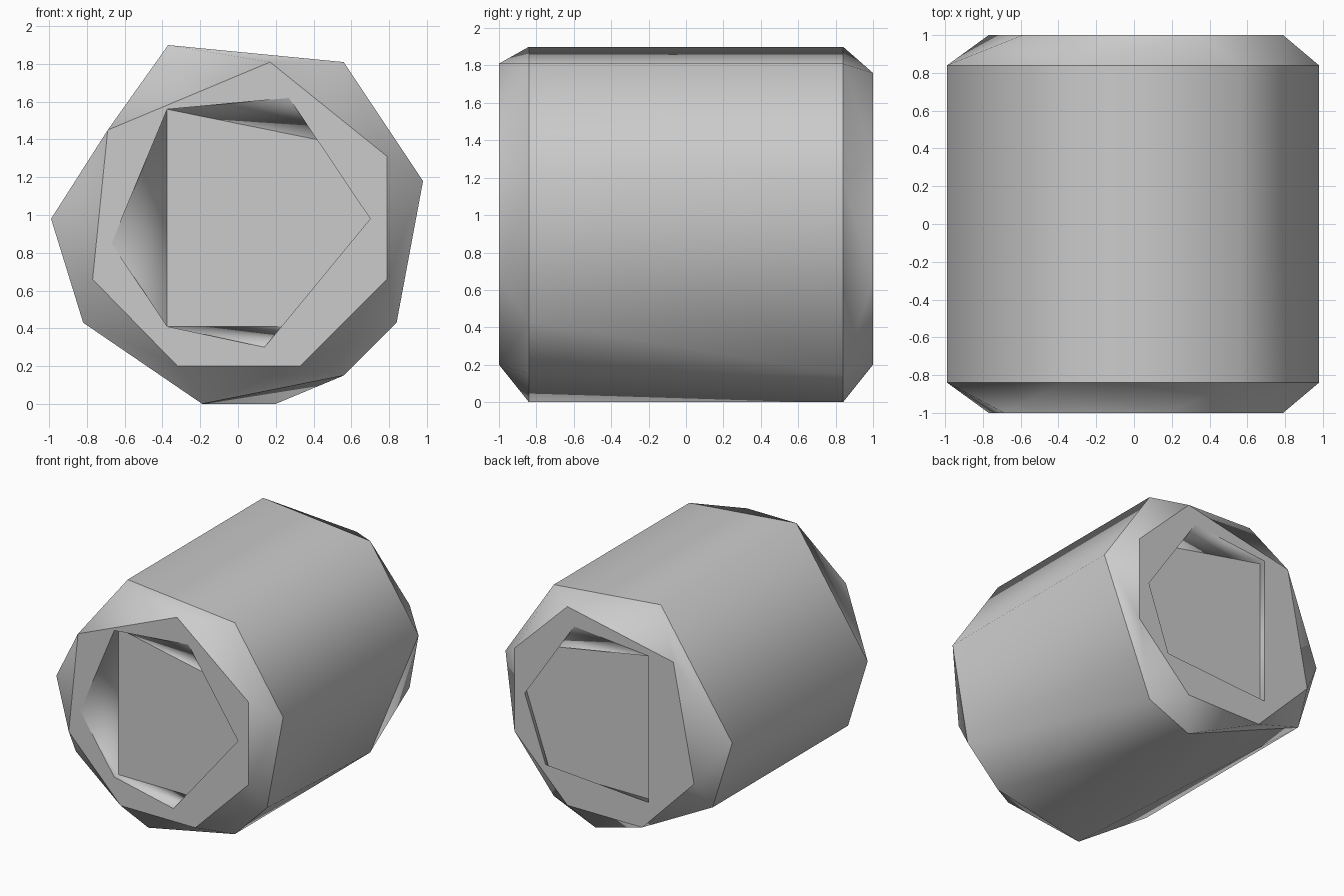
import bpy
import bmesh
import math

cube = bpy.data.objects.get("Cube")
if cube:
    bpy.data.objects.remove(cube, do_unlink=True)

CENTRE_Z = 0.95

# Cross-sections as (x, z) corners, front to back
floor = [(-.375, 1.56), (.49, 1.385), (.72, .98), (.52, .41), (-.375, .41)]
front_opening = [(-.375, 1.56), (.27, 1.62), (.70, .98), (.14, .30),
                 (-.375, .41), (-.67, .85)]
front_rim = [(-.69, 1.45), (.17, 1.81), (.79, 1.31), (.79, .66),
             (.33, .20), (-.32, .20), (-.77, .66)]
upper_body = [(-.82, .43), (-.99, .98), (-.37, 1.90), (.56, 1.81),
              (.98, 1.18), (.56, .15)]
front_body = upper_body + [(.84, .43), (-.19, 0)]
back_body = upper_body + [(.20, 0)]
back_rim = [(-.59, 1.57), (.33, 1.76), (.79, 1.31), (.79, .66),
            (.33, .20), (-.32, .20), (-.77, .66)]
back_opening = [(-.375, 1.56), (.27, 1.62), (.70, .98), (.52, .47), (-.375, .41)]

sections = [(-.95, floor), (-1, front_opening), (-1, front_rim),
            (-.84, front_body), (.84, back_body), (1, back_rim),
            (1, back_opening), (.95, floor)]


def angle(vert):
    return math.atan2(vert.co.z - CENTRE_Z, vert.co.x)


def make_ring(bm, y, points):
    verts = [bm.verts.new((x, y, z)) for x, z in points]
    return sorted(verts, key=angle)


def next_angle(ring, i):
    turns, k = divmod(i + 1, len(ring))
    return angle(ring[k]) + turns * math.tau


def zip_rings(bm, a, b):
    """Join two rings with triangles, stepping round by angle."""
    i = j = 0
    while i < len(a) or j < len(b):
        va, vb = a[i % len(a)], b[j % len(b)]
        step_a = j == len(b) or (
            i < len(a) and next_angle(a, i) <= next_angle(b, j))
        if step_a:
            i += 1
            bm.faces.new((va, vb, a[i % len(a)]))
        else:
            j += 1
            bm.faces.new((va, vb, b[j % len(b)]))


# Barrel body with chamfered ends and shallow recesses
bm = bmesh.new()
rings = [make_ring(bm, y, points) for y, points in sections]
for ring_a, ring_b in zip(rings, rings[1:]):
    zip_rings(bm, ring_a, ring_b)
bm.faces.new(rings[0])
bm.faces.new(rings[-1])
bmesh.ops.recalc_face_normals(bm, faces=bm.faces[:])

# Smooth around the sides, sharp at every end edge
for face in bm.faces:
    face.smooth = True
for edge in bm.edges:
    edge.smooth = abs(edge.verts[0].co.y - edge.verts[1].co.y) > 0.001

mesh = bpy.data.meshes.new("barrel_body")
bm.to_mesh(mesh)
bm.free()
barrel = bpy.data.objects.new("barrel_body", mesh)
bpy.context.collection.objects.link(barrel)

# Plain grey material
grey = bpy.data.materials.new("light_grey")
grey.use_nodes = True
colour = (0.6, 0.6, 0.6, 1)
grey.diffuse_color = colour
grey.node_tree.nodes["Principled BSDF"].inputs["Base Color"].default_value = colour
mesh.materials.append(grey)
